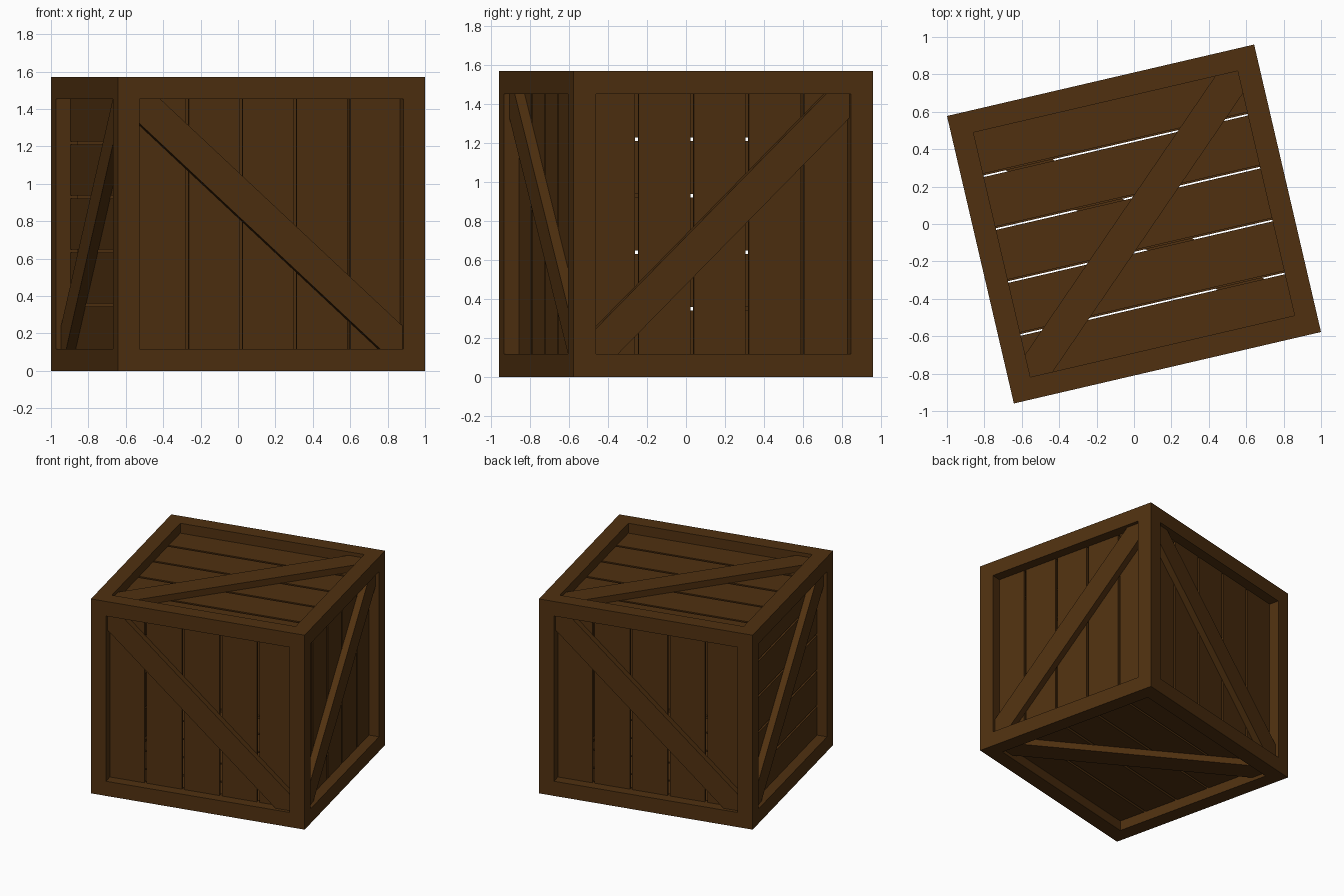
import bpy, bmesh, math
from mathutils import Vector, Matrix

cube = bpy.data.objects.get("Cube")
if cube:
    bpy.data.objects.remove(cube, do_unlink=True)

HALF = Vector((0.843, 0.789, 0.785))   # half size of the crate
BEAM = 0.118                           # frame beam width
BOARD_DEPTH, BOARD_THICK, GAP = 0.08, 0.02, 0.018
BRACE_DEPTH, BRACE_CUT = 0.028, 0.123
TUCK = 0.055                           # board margin hidden inside the frame
PLACE = Matrix.Translation((0, 0, HALF.z)) @ Matrix.Rotation(math.radians(13.1), 4, 'Z')

wood = bpy.data.materials.new("brown_wood")
wood.use_nodes = True
wood.diffuse_color = (0.08, 0.03, 0.005, 1)
wood.node_tree.nodes["Principled BSDF"].inputs["Base Color"].default_value = wood.diffuse_color


def finish(name, bm):
    bmesh.ops.recalc_face_normals(bm, faces=bm.faces)
    mesh = bpy.data.meshes.new(name)
    bm.to_mesh(mesh)
    bm.free()
    mesh.materials.append(wood)
    obj = bpy.data.objects.new(name, mesh)
    bpy.context.collection.objects.link(obj)
    obj.matrix_world = PLACE


def extent(axis):
    return abs(axis.dot(HALF))


# Frame: a box with a square opening through each face, leaving twelve beams
bm = bmesh.new()
bmesh.ops.create_cube(bm, size=2, matrix=Matrix.Diagonal((*HALF, 1)))
faces = list(bm.faces)
bmesh.ops.inset_individual(bm, faces=faces, thickness=BEAM, use_even_offset=True)
for face in bmesh.ops.extrude_discrete_faces(bm, faces=faces)["faces"]:
    bmesh.ops.translate(bm, verts=face.verts, vec=-face.normal * BEAM)
    bmesh.ops.delete(bm, geom=[face], context='FACES_ONLY')
bmesh.ops.remove_doubles(bm, verts=bm.verts, dist=0.001)
finish("frame", bm)


def boards(name, n, across, along, shift):
    """Five spaced boards filling one side."""
    bm = bmesh.new()
    width = 2 * (extent(across) - BEAM + TUCK) / 5
    if abs(across.x) > 0.5:
        width -= 0.016
    length = 2 * (extent(along) - BEAM + TUCK)
    axes = Matrix((across, along, n)).transposed().to_4x4()
    for i in range(-2, 3):
        centre = across * (i * width + shift) + n * (extent(n) - BOARD_DEPTH - BOARD_THICK / 2)
        size = Matrix.Diagonal((width - GAP, length, BOARD_THICK, 1))
        bmesh.ops.create_cube(bm, size=1, matrix=Matrix.Translation(centre) @ axes @ size)
    finish(name + "_boards", bm)


def brace(name, n, u, v, slope):
    """Diagonal plank with pointed ends that fit the frame corners."""
    bm = bmesh.new()
    a, b, c = extent(u) - BEAM, extent(v) - BEAM, BRACE_CUT
    outline = [(-a, -b), (c - a, -b), (a, b - c), (a, b), (a - c, b), (-a, c - b)]
    top = extent(n) - BRACE_DEPTH
    face = bm.faces.new([bm.verts.new(u * x * slope + v * y + n * top) for x, y in outline])
    solid = bmesh.ops.extrude_face_region(bm, geom=[face])["geom"]
    moved = [g for g in solid if isinstance(g, bmesh.types.BMVert)]
    bmesh.ops.translate(bm, verts=moved, vec=n * (BRACE_DEPTH - BOARD_DEPTH))
    finish(name + "_brace", bm)


# Sides: outward normal, sideways and upward axes, brace slope, upright boards, board shift
X, Y, Z = Vector((1, 0, 0)), Vector((0, 1, 0)), Vector((0, 0, 1))
sides = {
    "front": (-Y, X, Z, -1, True, 0),
    "left": (X, Y, Z, 1, True, 0),
    "back": (Y, -X, Z, -1, True, 0),
    "right": (-X, -Y, Z, 1, False, 0),
    "top": (Z, X, Y, 1, False, 0),
    "bottom": (-Z, X, -Y, 1, False, 0.009),
}
for name, (n, u, v, slope, upright, shift) in sides.items():
    boards(name, n, u if upright else v, v if upright else u, shift)
    brace(name, n, u, v, slope)
